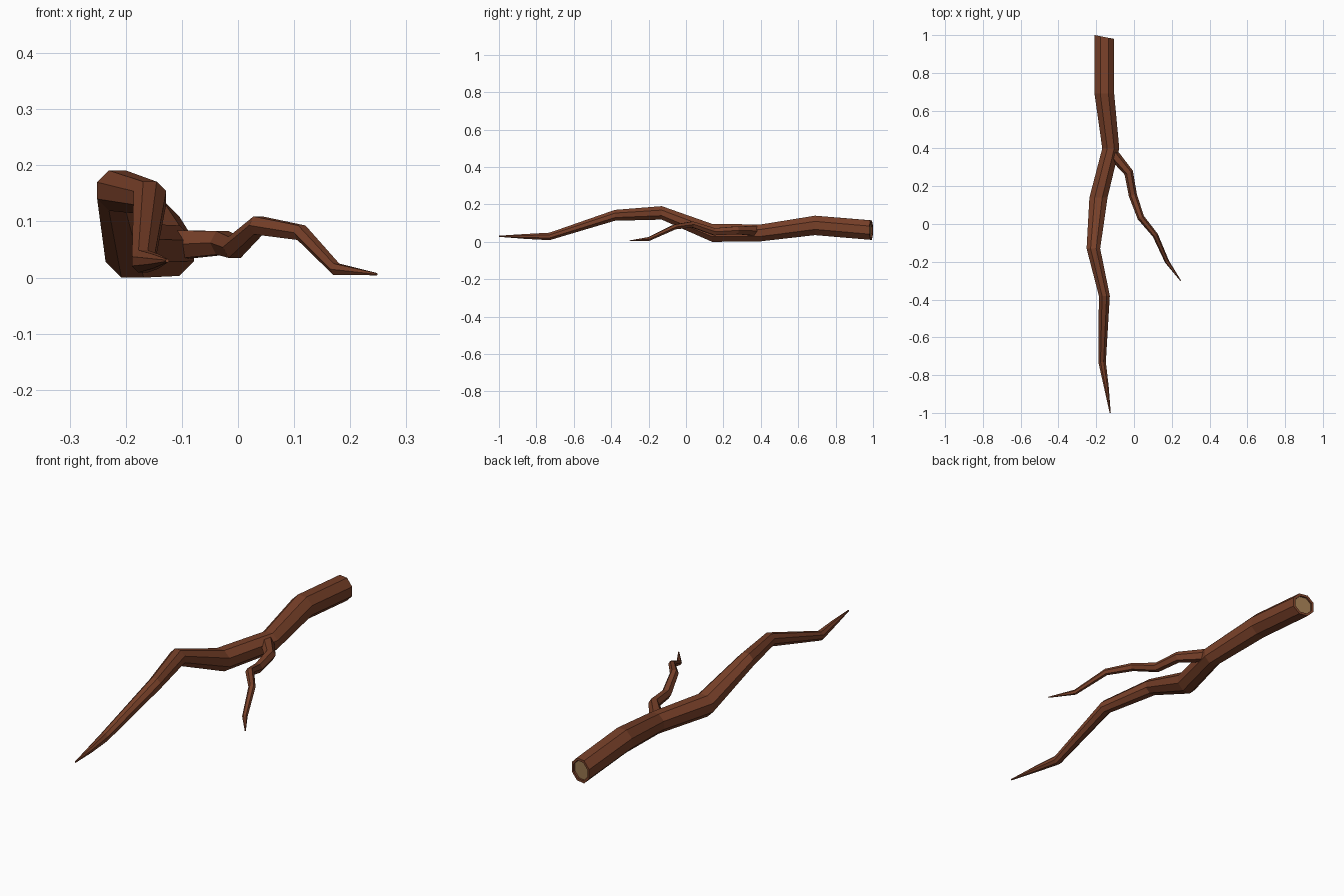
import bpy, bmesh, math
from mathutils import Vector

if "Cube" in bpy.data.objects:
    bpy.data.objects.remove(bpy.data.objects["Cube"])


def material(name, color):
    m = bpy.data.materials.new(name)
    m.diffuse_color = (*color, 1)
    m.use_nodes = True
    m.node_tree.nodes["Principled BSDF"].inputs["Base Color"].default_value = m.diffuse_color
    return m


bark = material("bark", (0.19, 0.052, 0.022))
wood = material("cut_wood", (0.33, 0.19, 0.08))


def ring(bm, centre, apothem, tangent, sides):
    """Regular polygon ring, flat side up, square to the tangent."""
    t = tangent.normalized()
    s = t.cross(Vector((0, 0, 1))).normalized()
    u = s.cross(t)
    r = apothem / math.cos(math.pi / sides)
    angles = [(i + 0.5) * 2 * math.pi / sides for i in range(sides)]
    if sides == 6:
        angles = [a + math.pi / 6 for a in angles]
    return [bm.verts.new(centre + r * (math.cos(a) * s + math.sin(a) * u)) for a in angles]


def loft(name, stations, sides, start_mat=0):
    """Skin (centre, apothem, tangent) stations and close both ends."""
    bm = bmesh.new()
    rings = [ring(bm, c, a, t, sides) for c, a, t in stations]
    for p, q in zip(rings, rings[1:]):
        for i in range(sides):
            j = (i + 1) % sides
            bm.faces.new((p[i], p[j], q[j], q[i]))
    bm.faces.new(rings[0]).material_index = start_mat
    bm.faces.new(rings[-1])
    bmesh.ops.recalc_face_normals(bm, faces=bm.faces)
    me = bpy.data.meshes.new(name)
    bm.to_mesh(me)
    bm.free()
    me.materials.append(bark)
    me.materials.append(wood)
    ob = bpy.data.objects.new(name, me)
    bpy.context.collection.objects.link(ob)
    return ob


# Main branch: x, y, z, apothem from the cut end to the tip
end = Vector((-0.157, 0.99, 0.063))
slant = Vector((-0.19, -0.98, 0)).normalized()
main = [
    (-0.157, 0.69, 0.088, 0.052),
    (-0.123, 0.40, 0.048, 0.045),
    (-0.188, 0.14, 0.048, 0.048),
    (-0.215, -0.13, 0.155, 0.036),
    (-0.157, -0.38, 0.142, 0.029),
    (-0.169, -0.73, 0.029, 0.020),
    (-0.147, -0.86, 0.029, 0.013),
    (-0.126, -1.0, 0.030, 0.003),
]
# Slightly recessed cut face inside a bark rim
stations = [(end + slant * 0.008, 0.041, slant), (end, 0.041, slant), (end, 0.052, slant)]
stations += [(Vector(p[:3]), p[3], Vector((0, -1, 0))) for p in main]
loft("main_branch", stations, 8, start_mat=1)

# Side twig
twig = [
    (-0.115, 0.375, 0.058, 0.026),
    (-0.028, 0.272, 0.062, 0.021),
    (-0.006, 0.152, 0.054, 0.019),
    (0.036, 0.034, 0.093, 0.016),
    (0.113, -0.060, 0.080, 0.013),
    (0.175, -0.200, 0.015, 0.010),
    (0.247, -0.300, 0.006, 0.002),
]
pts = [Vector(p[:3]) for p in twig]
stations = []
for i, p in enumerate(pts):
    t = pts[min(i + 1, len(pts) - 1)] - pts[max(i - 1, 0)]
    t.z *= 0.4
    stations.append((p, twig[i][3], t))
loft("side_twig", stations, 6)
